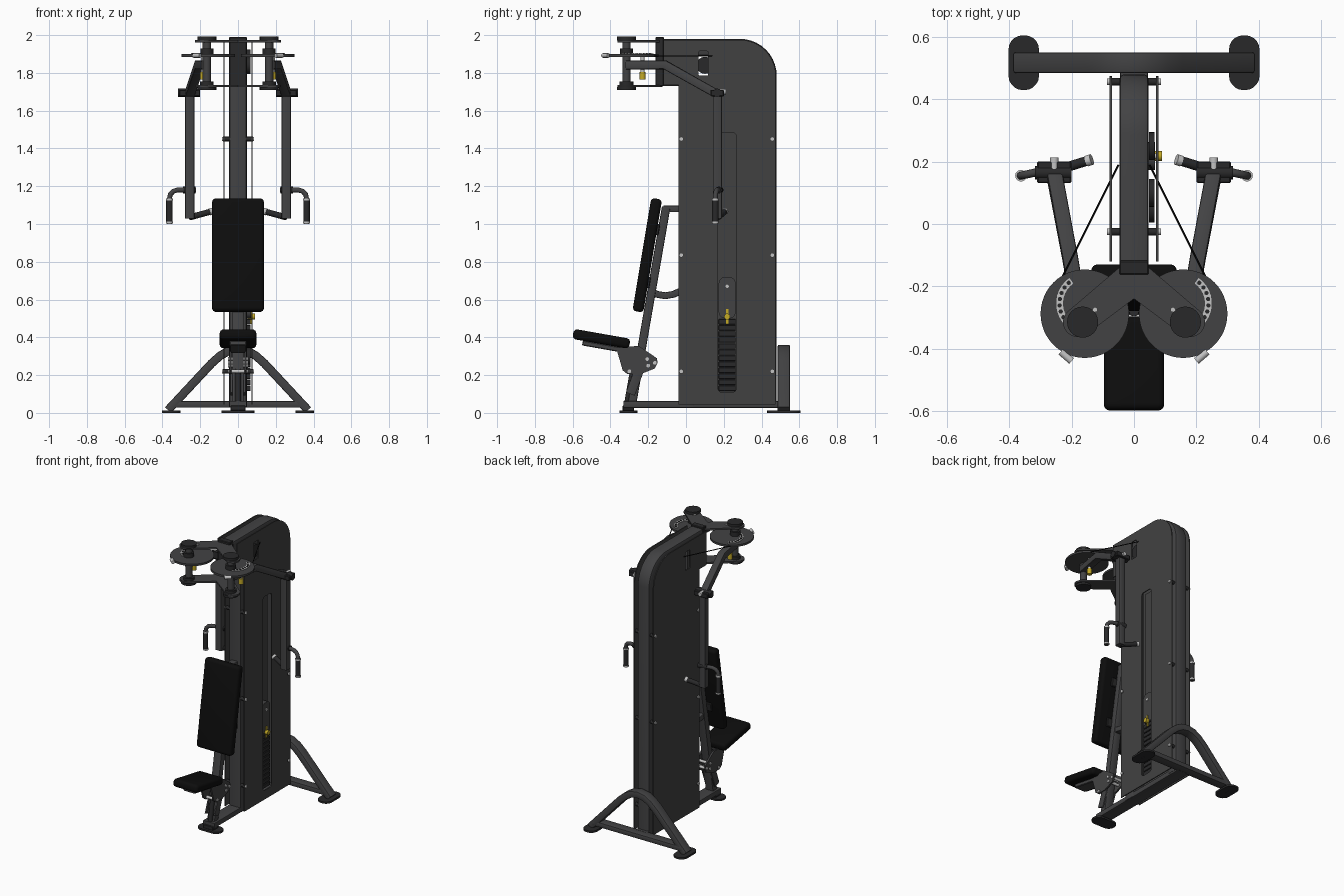
import bpy, bmesh, math
from mathutils import Vector, Matrix

if "Cube" in bpy.data.objects:
    bpy.data.objects.remove(bpy.data.objects["Cube"])


def material(name, r, g, b):
    m = bpy.data.materials.new(name)
    m.diffuse_color = (r, g, b, 1)
    m.use_nodes = True
    m.node_tree.nodes["Principled BSDF"].inputs["Base Color"].default_value = m.diffuse_color
    return m


FRAME = material("charcoal frame", 0.055, 0.055, 0.057)
PANEL = material("grey panel", 0.053, 0.053, 0.053)
DARK = material("dark steel", 0.022, 0.022, 0.023)
PAD = material("black padding", 0.004, 0.004, 0.004)
METAL = material("light metal", 0.55, 0.55, 0.55)
YELLOW = material("yellow", 0.55, 0.4, 0.02)


def add(name, mesh, mat):
    mesh.materials.clear()
    mesh.materials.append(mat)
    ob = bpy.data.objects.new(name, mesh)
    bpy.context.collection.objects.link(ob)
    return ob


def from_bm(name, bm, mat):
    bmesh.ops.recalc_face_normals(bm, faces=bm.faces)
    me = bpy.data.meshes.new(name)
    bm.to_mesh(me)
    bm.free()
    return add(name, me, mat)


def box(name, c, size, mat, tilt=0, bevel=0.004, seg=1):
    """Bevelled box, tilted about x."""
    bm = bmesh.new()
    bmesh.ops.create_cube(bm, size=1)
    bmesh.ops.scale(bm, vec=size, verts=bm.verts)
    if bevel:
        bmesh.ops.bevel(bm, geom=bm.edges[:], offset=bevel, segments=seg, affect='EDGES', profile=0.5)
    bmesh.ops.transform(bm, matrix=Matrix.Translation(c) @ Matrix.Rotation(tilt, 4, 'X'), verts=bm.verts)
    return from_bm(name, bm, mat)


def sweep(name, path, profile, side, mat):
    """Sweep a 2D profile along a path; profile x runs along the side vector."""
    path = [Vector(p) for p in path]
    bm = bmesh.new()
    rings = []
    n = len(path)
    for i, p in enumerate(path):
        a = (p - path[i - 1]).normalized() if i else None
        b = (path[i + 1] - p).normalized() if i < n - 1 else None
        t = ((a or b) + (b or a)).normalized()
        stretch = 1 / max(0.5, t.dot(a or b))
        s = Vector(side)
        s = (s - t * s.dot(t)).normalized()
        u = t.cross(s)
        rings.append([bm.verts.new(p + s * x + u * (y * stretch)) for x, y in profile])
    k = len(profile)
    for r, q in zip(rings, rings[1:]):
        for j in range(k):
            bm.faces.new((r[j], r[(j + 1) % k], q[(j + 1) % k], q[j]))
    bm.faces.new(rings[0][::-1])
    bm.faces.new(rings[-1])
    return from_bm(name, bm, mat)


def arc(cx, cy, r, a0, a1, n=8):
    return [(cx + r * math.cos(math.radians(a0 + (a1 - a0) * i / n)),
             cy + r * math.sin(math.radians(a0 + (a1 - a0) * i / n))) for i in range(n + 1)]


def rrect(cx, cy, w, h, r, n=5):
    pts = []
    for i, (sx, sy) in enumerate(((1, 1), (-1, 1), (-1, -1), (1, -1))):
        pts += arc(cx + sx * (w / 2 - r), cy + sy * (h / 2 - r), r, 90 * i, 90 * i + 90, n)
    return pts


def tube(name, path, w, h, side, mat):
    return sweep(name, path, rrect(0, 0, w, h, min(w, h) * 0.15, 2), side, mat)


def rod(name, path, r, mat, side=None, n=14):
    if side is None:
        d = Vector(path[-1]) - Vector(path[0])
        side = (1, 0, 0) if abs(d.normalized().x) < 0.7 else (0, 0, 1)
    return sweep(name, path, arc(0, 0, r, 0, 360, n)[:-1], side, mat)


def plate(name, outlines, axis, lo, hi, mat):
    """Flat plate with holes, in the yz plane (axis X) or the xy plane (axis Z)."""
    cu = bpy.data.curves.new(name, 'CURVE')
    cu.dimensions, cu.fill_mode, cu.extrude = '2D', 'BOTH', (hi - lo) / 2
    for pts in outlines:
        sp = cu.splines.new('POLY')
        sp.points.add(len(pts) - 1)
        for q, p in zip(sp.points, pts):
            q.co = (p[0], p[1], 0, 1)
        sp.use_cyclic_u = True
    tmp = bpy.data.objects.new("tmp", cu)
    bpy.context.collection.objects.link(tmp)
    dg = bpy.context.evaluated_depsgraph_get()
    me = bpy.data.meshes.new_from_object(tmp.evaluated_get(dg))
    bpy.data.objects.remove(tmp)
    mid = (lo + hi) / 2
    if axis == 'X':
        me.transform(Matrix(((0, 0, 1, mid), (1, 0, 0, 0), (0, 1, 0, 0), (0, 0, 0, 1))))
    else:
        me.transform(Matrix.Translation((0, 0, mid)))
    return add(name, me, mat)


X, Y, Z = (1, 0, 0), (0, 1, 0), (0, 0, 1)

# Tower: one bent frame hoop, base rail and nose block
hoop = [(0, -0.12, 1.935)] + [(0, y, z) for y, z in arc(0.285, 1.785, 0.15, 90, 0, 10)] + [(0, 0.435, 0.04)]
tube("tower_hoop", hoop, 0.094, 0.09, X, FRAME)
tube("front_post", [(0, 0.005, 0.03), (0, 0.005, 1.93)], 0.094, 0.09, X, FRAME)
tube("base_rail", [(0, -0.33, 0.045), (0, 0.5, 0.045)], 0.09, 0.036, X, FRAME)
box("nose_block", (0, -0.14, 1.86), (0.094, 0.045, 0.26), DARK)
box("nose_lower", (0, -0.08, 1.81), (0.09, 0.09, 0.16), FRAME)

# Side panels; the right one has the weight slot
outline = ([(-0.04, 0.045), (0.475, 0.045)] + arc(0.285, 1.785, 0.19, 0, 90, 12)
           + [(-0.12, 1.975), (-0.12, 1.735), (-0.04, 1.735)])
window = rrect(0.092, 1.85, 0.05, 0.13, 0.006, 2)
slot = rrect(0.218, 0.797, 0.096, 1.375, 0.02)
plate("right_panel", [outline, window, slot], 'X', 0.071, 0.078, PANEL)
plate("left_panel", [outline, window], 'X', -0.078, -0.071, PANEL)
for s in (-1, 1):
    for y in (-0.025, 0.457):
        for z in (0.22, 0.835, 1.45):
            rod("panel_spacer", [(s * 0.04, y, z), (s * 0.079, y, z)], 0.012, DARK)
            rod("panel_bolt", [(s * 0.078, y, z), (s * 0.086, y, z)], 0.011, METAL)

# Weight stack behind the slot
box("slot_backing", (0.03, 0.218, 0.8), (0.01, 0.13, 1.4), PANEL, bevel=0)
for i in range(12):
    box("weight_plate", (0.045, 0.218, 0.13 + i * 0.032), (0.044, 0.09, 0.028), DARK, bevel=0.002)
plate("stack_head", [rrect(0.218, 0.61, 0.09, 0.22, 0.035)], 'X', 0.035, 0.068, FRAME)
rod("stack_bolt", [(0.06, 0.218, 0.67), (0.073, 0.218, 0.67)], 0.009, METAL)
rod("selector_pin", [(0.05, 0.218, 0.51), (0.09, 0.218, 0.51)], 0.016, YELLOW)
box("selector_tab", (0.07, 0.218, 0.51), (0.006, 0.014, 0.08), YELLOW, bevel=0)
for y, z in ((0.1, 1.84), (0.25, 1.88), (0.05, 0.3)):
    rod("pulley", [(0.048, y, z), (0.066, y, z)], 0.045, DARK, n=24)

# Rear stand with arch, cross bar and feet
arch = [(-0.37, 0.015), (-0.14, 0.262), (-0.095, 0.302), (-0.05, 0.328), (0, 0.337)]
arch += [(-x, z) for x, z in arch[-2::-1]]
tube("rear_arch", [(x, 0.518, z) for x, z in arch], 0.066, 0.045, Y, FRAME)
tube("rear_cross_bar", [(-0.35, 0.518, 0.045), (0.35, 0.518, 0.045)], 0.066, 0.034, Y, FRAME)
for s in (-1, 1):
    plate("rear_foot", [rrect(s * 0.354, 0.518, 0.098, 0.176, 0.046)], 'Z', 0, 0.013, DARK)
plate("front_foot", [rrect(0, -0.305, 0.176, 0.095, 0.045)], 'Z', 0, 0.013, DARK)
box("front_foot_block", (0, -0.305, 0.025), (0.08, 0.06, 0.03), DARK)

# Backrest post, struts and pad
tube("backrest_post", [(0, -0.287, 0.04), (0, -0.105, 1.09)], 0.06, 0.045, X, FRAME)
tube("upper_strut", [(0, -0.12, 1.08), (0, -0.02, 1.08)], 0.05, 0.034, X, FRAME)
tube("middle_strut", [(0, -0.185, 0.645), (0, -0.155, 0.628), (0, -0.11, 0.62), (0, -0.065, 0.628),
                      (0, -0.03, 0.645)], 0.05, 0.036, X, FRAME)
for z in (0.69, 0.97):
    y = -0.287 + (z - 0.04) * 0.173
    box("pad_mount", (0, y - 0.025, z), (0.13, 0.02, 0.06), DARK, tilt=-0.17)
box("backrest_pad", (0, -0.205, 0.835), (0.274, 0.058, 0.606), PAD, tilt=-0.165, bevel=0.02, seg=4)

# Seat, carrier and pivot plates
box("seat_pad", (0, -0.448, 0.392), (0.194, 0.304, 0.054), PAD, tilt=-0.175, bevel=0.02, seg=4)
box("seat_carrier", (0, -0.435, 0.35), (0.09, 0.23, 0.026), FRAME, tilt=-0.175)
bracket = [(-0.37, 0.345), (-0.25, 0.355), (-0.155, 0.29), (-0.15, 0.265), (-0.165, 0.235),
           (-0.24, 0.205), (-0.31, 0.205), (-0.335, 0.225)]
for s in (-1, 1):
    plate("seat_bracket", [bracket], 'X', s * 0.04 - 0.006, s * 0.04 + 0.006, FRAME)
for y, z in ((-0.165, 0.265), (-0.2, 0.25), (-0.3, 0.22), (-0.205, 0.285)):
    rod("seat_bolt", [(-0.053, y, z), (0.053, y, z)], 0.01, METAL)
rod("seat_strut", [(0, -0.31, 0.06), (0, -0.28, 0.23)], 0.016, DARK)
for s in (-1, 1):
    tube("seat_link", [(s * 0.034, -0.295, 0.1), (s * 0.034, -0.25, 0.22)], 0.01, 0.05, X, FRAME)

# Pivot heads, cams, arms and handles on both sides
for s in (-1, 1):
    px, py = s * 0.165, -0.315

    def P(x, y, z):
        return (s * x, y, z)

    # V-shaped carrier plates above and below
    a = math.radians(-45)
    wing = [(s * x, y) for x, y in [(-0.0, -0.14), (0.03, -0.125)]
            + arc(0.18, -0.315, 0.048, 40, -130, 10) + [(0.0, -0.24)]]
    plate("upper_wing", [wing], 'Z', 1.962, 1.974, FRAME)
    plate("lower_wing", [wing], 'Z', 1.724, 1.736, FRAME)
    rod("pivot_shaft", [(px, py, 1.72), (px, py, 1.98)], 0.022, FRAME, n=20)
    for z0, z1, r in ((1.972, 1.992, 0.05), (1.735, 1.755, 0.036), (1.71, 1.726, 0.05), (1.90, 1.93, 0.034)):
        rod("pivot_flange", [(px, py, z0), (px, py, z1)], r, DARK, n=24)

    # Cam disc with adjuster strip and stop
    plate("cam_disc", [arc(s * 0.158, -0.288, 0.142, 0, 360, 48)[:-1]], 'Z', 1.885, 1.899, FRAME)
    strip = arc(0.15, -0.255, 0.1, 55, -65, 12) + arc(0.15, -0.255, 0.078, -65, 55, 12)
    plate("adjuster_strip", [[(s * x, y) for x, y in strip]], 'Z', 1.897, 1.903, METAL)
    for i in range(9):
        t = math.radians(48 - i * 13)
        x, y = 0.15 + 0.089 * math.cos(t), -0.255 + 0.089 * math.sin(t)
        rod("adjuster_hole", [P(x, y, 1.9), P(x, y, 1.905)], 0.007, DARK, n=10)
    rod("cam_stop", [P(0.2, -0.44, 1.892), P(0.235, -0.41, 1.892)], 0.012, METAL)
    for x, y in ((0.125, -0.275), (0.18, -0.345)):
        rod("wing_bolt", [P(x, y, 1.972), P(x, y, 1.98)], 0.008, METAL)
    rod("pull_pin", [P(0.185, -0.23, 1.765), P(0.185, -0.23, 1.805)], 0.016, YELLOW)
    rod("pull_pin_shaft", [P(0.185, -0.23, 1.8), P(0.185, -0.23, 1.89)], 0.01, METAL)
    rod("cable", [P(0.05, 0.19, 1.89), P(0.23, -0.17, 1.89)], 0.003, PAD, n=6)

    # Swing arm, elbow and hanging arm
    tube("swing_arm", [P(0.17, -0.315, 1.842), P(0.205, -0.11, 1.842), P(0.256, 0.16, 1.69)],
         0.05, 0.046, X, FRAME)
    box("elbow_bracket", P(0.256, 0.166, 1.693), (0.11, 0.07, 0.035), DARK)
    rod("elbow_pin", [P(0.2, 0.165, 1.695), P(0.318, 0.165, 1.695)], 0.022, DARK)
    rod("elbow_bolt", [P(0.256, 0.12, 1.7), P(0.256, 0.213, 1.7)], 0.014, METAL)
    tube("hanging_arm", [P(0.256, 0.166, 1.69), P(0.256, 0.166, 1.03)], 0.05, 0.048, X, FRAME)

    # Outer bent handle with grip, and inner stub handle
    bend = [(0.235, 1.18), (0.32, 1.18), (0.343, 1.173), (0.358, 1.157), (0.363, 1.135), (0.363, 1.0)]
    yy = lambda x: 0.18 - (x - 0.25) * 0.22
    rod("outer_handle", [P(x, yy(x), z) for x, z in bend], 0.013, FRAME, side=Y)
    rod("outer_grip", [P(0.363, yy(0.363), 1.01), P(0.363, yy(0.363), 1.125)], 0.017, DARK)
    for z in (1.003, 1.125):
        rod("grip_ring", [P(0.363, yy(0.363), z), P(0.363, yy(0.363), z + 0.01)], 0.0185, METAL)
    rod("handle_collar", [P(0.225, 0.18, 1.18), P(0.29, 0.172, 1.18)], 0.018, DARK)
    rod("inner_handle", [P(0.256, 0.17, 1.035), P(0.15, 0.203, 1.064)], 0.016, DARK)
    rod("inner_handle_cap", [P(0.152, 0.202, 1.063), P(0.136, 0.207, 1.068)], 0.018, METAL)

# Smooth shading on curved parts, sharp edges kept
bpy.ops.object.select_all(action='SELECT')
bpy.context.view_layer.objects.active = bpy.context.collection.objects[0]
bpy.ops.object.shade_smooth_by_angle(angle=math.radians(35))
